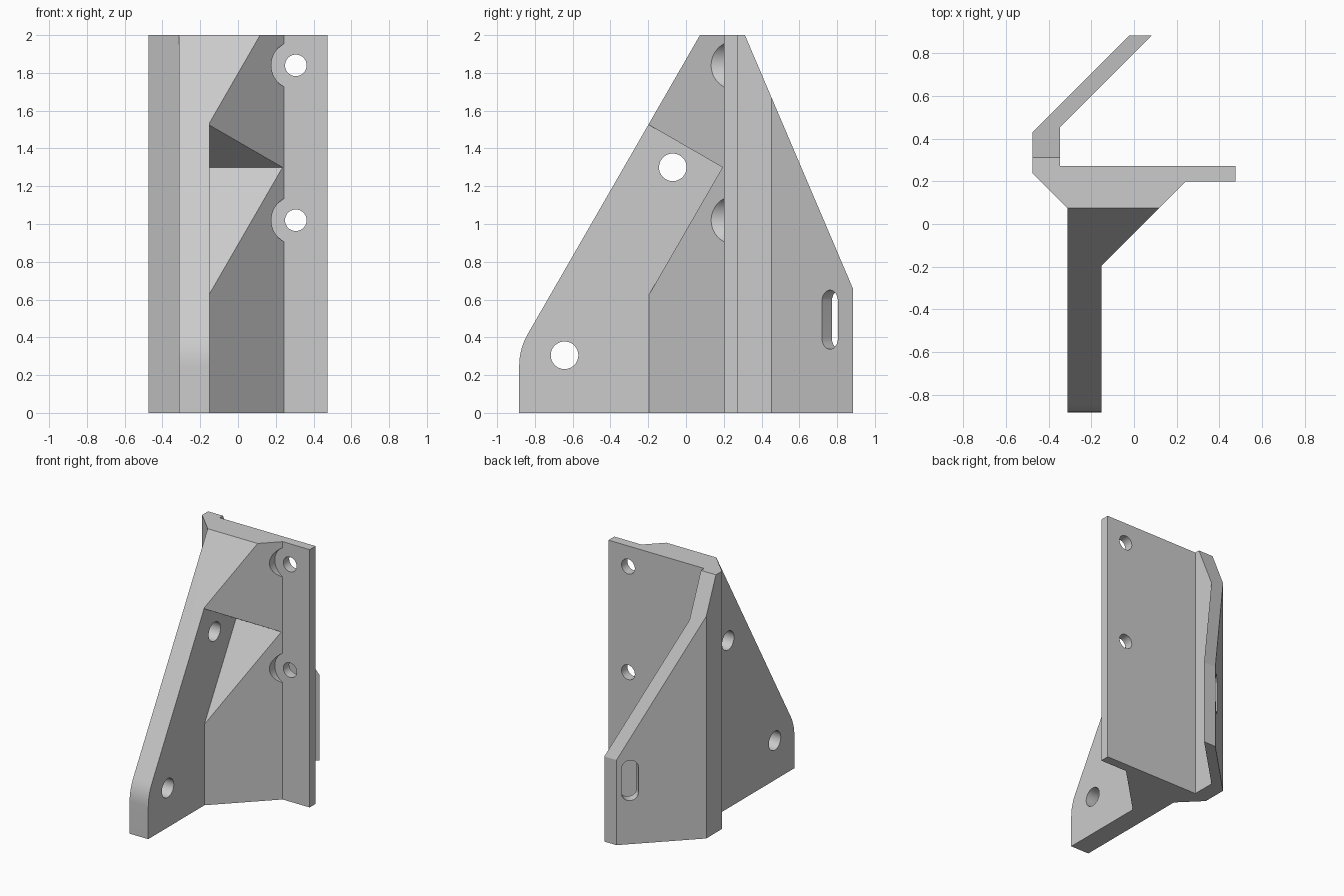
import bpy, bmesh, math
from mathutils import Vector

cube = bpy.data.objects.get("Cube")
if cube:
    bpy.data.objects.remove(cube)

metal = bpy.data.materials.new("light grey")
metal.use_nodes = True
grey = (0.6, 0.6, 0.6, 1)
metal.diffuse_color = grey
metal.node_tree.nodes["Principled BSDF"].inputs["Base Color"].default_value = grey

X, Y, Z = Vector((1, 0, 0)), Vector((0, 1, 0)), Vector((0, 0, 1))


def prism(name, outline, u, v, start, sweep):
    """Sweep a 2D outline, drawn on axes u and v, from start along sweep."""
    bm = bmesh.new()
    face = bm.faces.new([bm.verts.new(start + u * a + v * b) for a, b in outline])
    swept = bmesh.ops.extrude_face_region(bm, geom=[face])
    verts = [e for e in swept["geom"] if isinstance(e, bmesh.types.BMVert)]
    bmesh.ops.translate(bm, verts=verts, vec=sweep)
    bmesh.ops.recalc_face_normals(bm, faces=bm.faces)
    mesh = bpy.data.meshes.new(name)
    bm.to_mesh(mesh)
    bm.free()
    mesh.materials.append(metal)
    obj = bpy.data.objects.new(name, mesh)
    bpy.context.collection.objects.link(obj)
    return obj


def arc(cu, cv, r, first, last, steps):
    angles = [math.radians(first + (last - first) * i / steps) for i in range(steps + 1)]
    return [(cu + r * math.cos(a), cv + r * math.sin(a)) for a in angles]


def circle(cu, cv, r):
    return arc(cu, cv, r, 0, 352.5, 47)


def apply_boolean(target, tool, operation="DIFFERENCE"):
    mod = target.modifiers.new(tool.name, "BOOLEAN")
    mod.object, mod.operation, mod.solver = tool, operation, "EXACT"
    bpy.context.view_layer.objects.active = target
    bpy.ops.object.modifier_apply(modifier=mod.name)
    bpy.data.objects.remove(tool)


# Plan section: mounting plate, gusset, front fin and angled rear wing
plan = [(0.475, 0.2), (0.243, 0.2), (-0.152, -0.195), (-0.152, -1), (-0.312, -1),
        (-0.312, 0.075), (-0.475, 0.238), (-0.475, 0.43), (0.075, 0.98), (0.18, 0.98),
        (-0.347, 0.453), (-0.347, 0.272), (0.475, 0.272)]
bracket = prism("bracket", plan, X, Y, Z * -0.1, Z * 2.2)

# Side silhouette: sloped fin with a rounded toe, sloped wing
toe = arc(-0.547, 0.249, 0.336, 180, 150, 8)
side = [(-0.883, 0), *toe, (0.074, 2), (0.312, 2), (0.883, 0.66), (0.883, 0)]
apply_boolean(bracket, prism("silhouette", side, Y, Z, -X, X * 2), "INTERSECT")

# Square notch through the gusset, beside the fin
notch = [(0.193, 1.3), (-0.5, 1.7), (-0.307, 0.434)]
apply_boolean(bracket, prism("notch", notch, Y, Z, X * -0.152, X))

# Plate screw holes with head clearance in the gusset
for z in (1.84, 1.02):
    apply_boolean(bracket, prism("clearance", circle(0.306, z, 0.13), X, Z, Y * -0.4, Y * 0.6))
    apply_boolean(bracket, prism("screw_hole", circle(0.306, z, 0.057), X, Z, Y * 0.1, Y * 0.25))

# Fin holes
for y, z in ((-0.07, 1.3), (-0.643, 0.305)):
    apply_boolean(bracket, prism("fin_hole", circle(y, z, 0.073), Y, Z, X * -0.6, X * 0.6))

# Upright slot square to the wing
along, across = Vector((1, 1, 0)).normalized(), Vector((-1, 1, 0)).normalized()
slot = arc(0, 0.59, 0.06, 0, 180, 16) + arc(0, 0.397, 0.06, 180, 360, 16)
centre = Vector((-0.038, 0.762, 0))
apply_boolean(bracket, prism("slot", slot, along, Z, centre - across * 0.1, across * 0.3))

# Smooth hole walls, sharp edges elsewhere
bpy.ops.object.select_all(action="DESELECT")
bracket.select_set(True)
bpy.context.view_layer.objects.active = bracket
bpy.ops.object.shade_smooth_by_angle(angle=math.radians(20))
